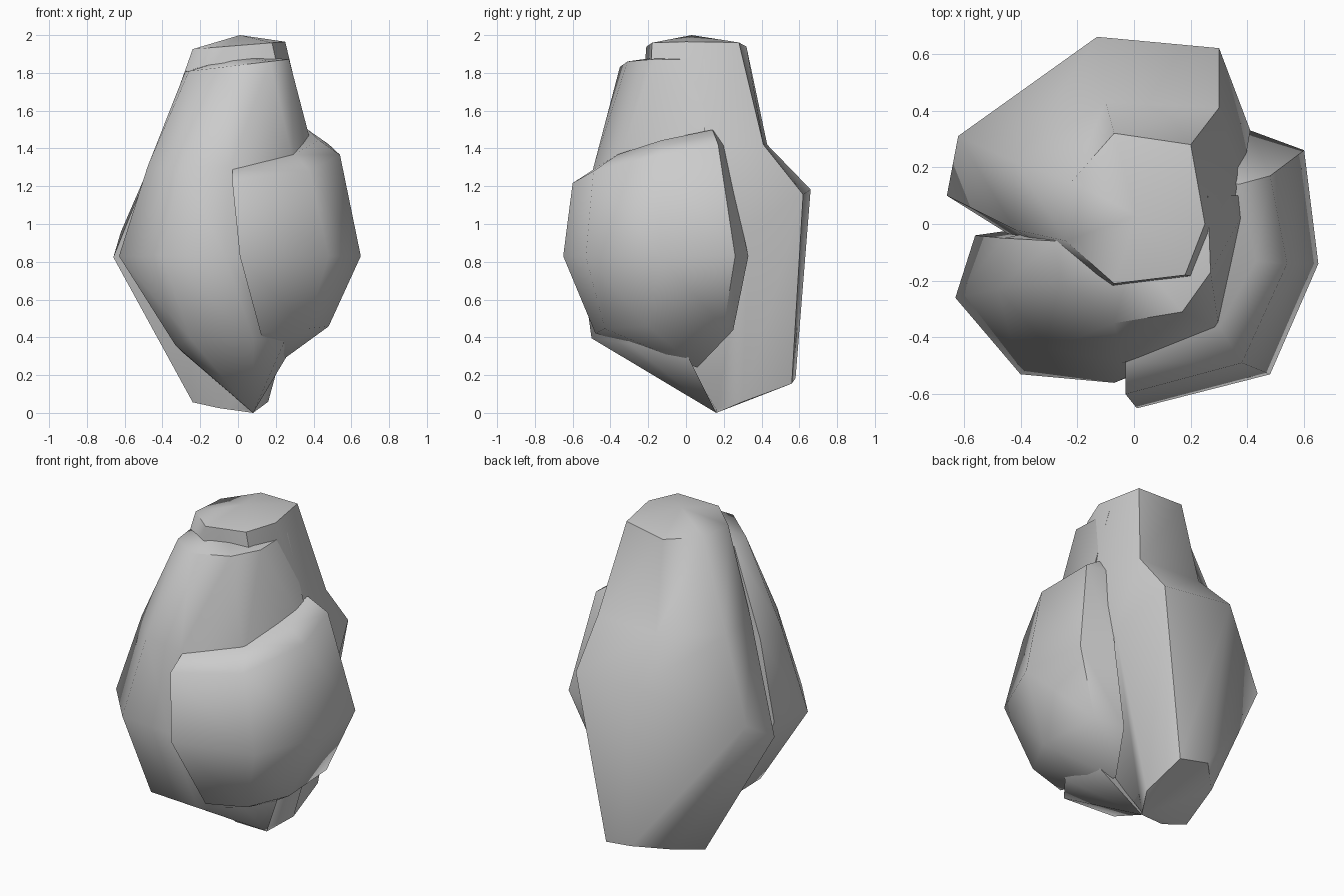
import bpy
import bmesh
import math

# Remove the default cube
default_cube = bpy.data.objects.get("Cube")
if default_cube:
    bpy.data.objects.remove(default_cube, do_unlink=True)

# One plain grey for the whole bud
grey = bpy.data.materials.new("plain_grey")
grey.use_nodes = True
grey.diffuse_color = (0.6, 0.6, 0.6, 1)
grey.node_tree.nodes["Principled BSDF"].inputs["Base Color"].default_value = grey.diffuse_color


def section(outline, height, tilt_x=0, tilt_y=0):
    """A horizontal outline lifted onto a tilted plane."""
    return [(x, y, height + tilt_x * x + tilt_y * y) for x, y in outline]


def petal(name, sections, top_point, bottom_point):
    """Loft closed sections from rim to foot and close both ends with fans."""
    mesh = bpy.data.meshes.new(name)
    bm = bmesh.new()
    rings = [[bm.verts.new(point) for point in ring] for ring in sections]
    count = len(rings[0])
    top = bm.verts.new(top_point)
    bottom = bm.verts.new(bottom_point)
    for i in range(count):
        j = (i + 1) % count
        for upper, lower in zip(rings, rings[1:]):
            bm.faces.new((upper[i], upper[j], lower[j], lower[i]))
        bm.faces.new((top, rings[0][j], rings[0][i]))
        bm.faces.new((bottom, rings[-1][i], rings[-1][j]))
    bmesh.ops.recalc_face_normals(bm, faces=bm.faces[:])
    bm.to_mesh(mesh)
    bm.free()
    mesh.materials.append(grey)
    obj = bpy.data.objects.new(name, mesh)
    bpy.context.collection.objects.link(obj)
    bpy.ops.object.select_all(action='DESELECT')
    obj.select_set(True)
    bpy.context.view_layer.objects.active = obj
    bpy.ops.object.shade_smooth_by_angle(angle=math.radians(55))
    return obj


# Tall back petal, which also forms the tip of the bud
petal("back_petal", [
    section([(-.24, -.06), (-.22, .15), (-.07, .32), (.2, .28),
             (.25, 0), (.18, -.18), (-.07, -.21)], 1.945, .08),
    section([(-.42, -.02), (-.42, .22), (-.1, .43), (.3, .41),
             (.38, .15), (.3, -.2), (-.1, -.25)], 1.42),
    section([(-.66, .1), (-.62, .31), (-.13, .66), (.3, .62),
             (.41, .33), (.25, -.2), (-.3, -.1)], .76, 0, .64),
    section([(-.24, .16), (-.2, .42), (-.04, .58), (.14, .56),
             (.16, .3), (.08, .16), (-.1, .12)], -.03, -.12, .36),
], (.01, .03, 2), (.08, .16, 0))

# Front petal wrapping round the right side
petal("front_petal", [
    section([(-.28, -.06), (-.26, -.2), (-.07, -.35), (.17, -.31),
             (.27, -.17), (.26, .1)], 1.84, .12),
    section([(-.46, -.05), (-.48, -.23), (-.3, -.44), (-.04, -.49),
             (.3, -.37), (.42, .1)], 1.3),
    section([(-.56, -.04), (-.63, -.26), (-.4, -.53), (-.07, -.56),
             (.3, -.4), (.45, .1)], .83),
    section([(-.3, -.04), (-.33, -.24), (-.25, -.47), (.08, -.5),
             (.24, -.3), (.27, 0)], .32, 0, -.15),
], (0, -.1, 1.89), (.08, .16, 0))

# Short outer petal on the left side
petal("outer_petal", [
    section([(-.03, -.49), (.3, -.36), (.43, -.13), (.37, .14),
             (.28, .16)], 1.41, .15, .24),
    section([(-.03, -.6), (.38, -.49), (.54, -.14), (.48, .17),
             (.36, .2)], 1.34, .1, .2),
    section([(-.07, -.57), (.01, -.65), (.48, -.53), (.65, -.14),
             (.6, .26), (.41, .33)][1:], .83),
    section([(.12, -.48), (.36, -.43), (.48, -.2), (.45, .2),
             (.28, .25)], .41, .1),
], (.2, -.1, 1.4), (.18, .06, .24))
